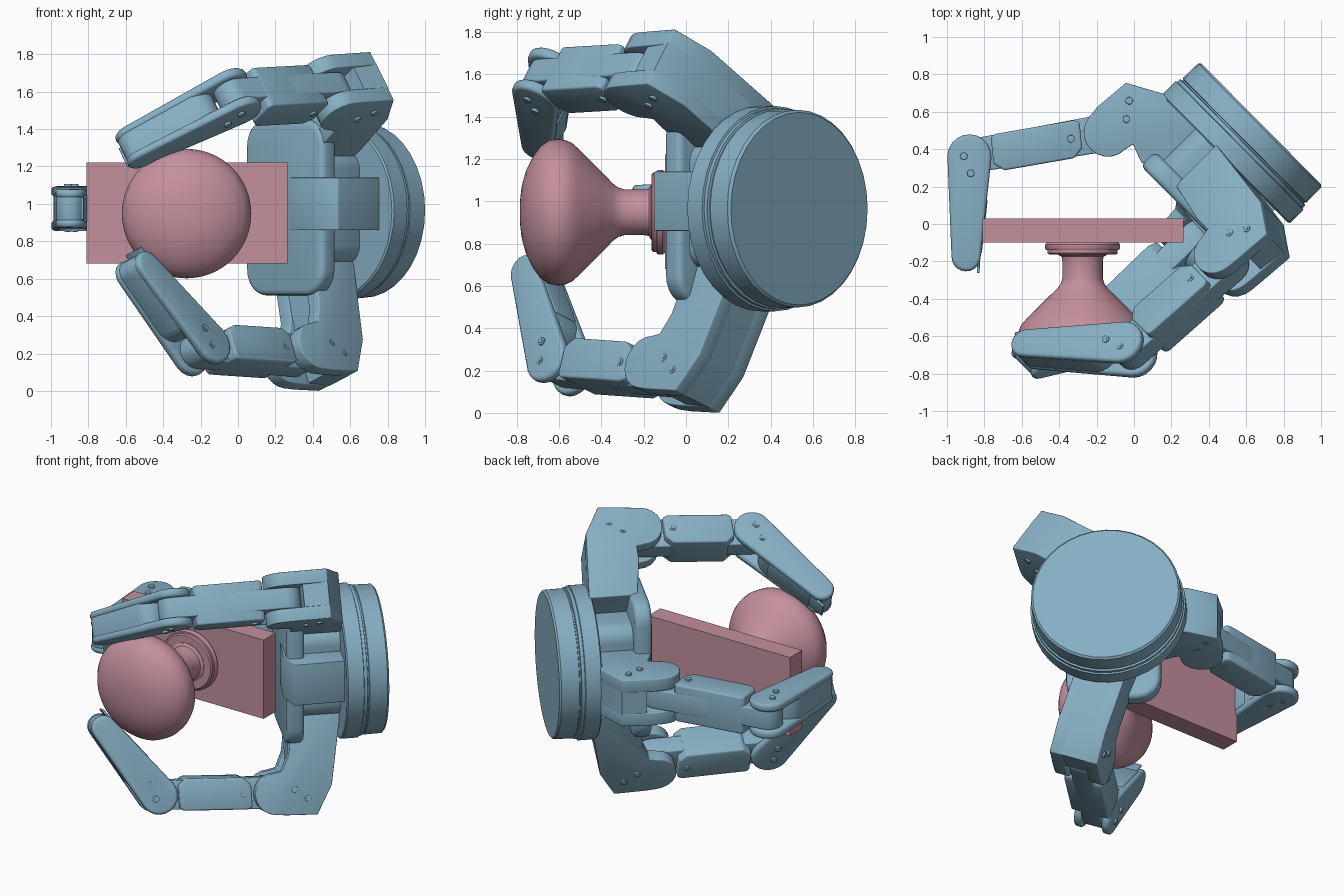
import bpy, bmesh, math
from math import sin, cos, pi, radians, hypot, atan2
from mathutils import Matrix, Vector

if "Cube" in bpy.data.objects:
    bpy.data.objects.remove(bpy.data.objects["Cube"])


def material(name, rgb):
    m = bpy.data.materials.new(name)
    m.diffuse_color = (*rgb, 1)
    m.use_nodes = True
    m.node_tree.nodes["Principled BSDF"].inputs["Base Color"].default_value = m.diffuse_color
    return m


BLUE = material("steel_blue", (0.24, 0.43, 0.55))
PINK = material("dusty_pink", (0.55, 0.28, 0.34))


def frame(x, y, z, o):
    return Matrix.Translation(o) @ Matrix((x, y, z)).transposed().to_4x4()


# Hand frame: x = grip direction, y = sideways, z = up, origin at the rear disc
HAND = frame(Vector((-.71, -.704, 0)).normalized(), Vector((.704, -.71, 0)).normalized(),
             Vector((0, 0, 1)), (.68, .535, .965))


def finish(name, bm, mat, M, bevel=0, segs=3):
    bmesh.ops.recalc_face_normals(bm, faces=bm.faces)
    if bevel:
        es = [e for e in bm.edges if len(e.link_faces) == 2 and e.calc_face_angle() > .6]
        bmesh.ops.bevel(bm, geom=es, offset=bevel, segments=segs, profile=.5,
                        affect='EDGES', clamp_overlap=True)
    bm.transform(M)
    bmesh.ops.recalc_face_normals(bm, faces=bm.faces)
    me = bpy.data.meshes.new(name)
    bm.to_mesh(me)
    bm.free()
    me.materials.append(mat)
    ob = bpy.data.objects.new(name, me)
    bpy.context.collection.objects.link(ob)
    bpy.ops.object.select_all(action='DESELECT')
    ob.select_set(True)
    bpy.context.view_layer.objects.active = ob
    bpy.ops.object.shade_smooth_by_angle(angle=radians(35))
    return ob


def prism(name, pts, z0, z1, M, bevel=0, mat=BLUE, taper=None):
    bm = bmesh.new()
    lo = [bm.verts.new((x, y, z0)) for x, y in pts]
    hi = [bm.verts.new((x, y, z1)) for x, y in pts]
    bm.faces.new(lo)
    bm.faces.new(hi)
    for i in range(len(pts)):
        j = (i + 1) % len(pts)
        bm.faces.new((lo[i], lo[j], hi[j], hi[i]))
    if taper:
        for v in bm.verts:
            v.co.z *= 1 - taper * max(v.co.x, 0)
    return finish(name, bm, mat, M, bevel)


def rect(x0, x1, y0, y1):
    return [(x0, y0), (x1, y0), (x1, y1), (x0, y1)]


def arc(cx, cy, r, a0, a1, n=10):
    return [(cx + r * cos(radians(a0 + (a1 - a0) * i / n)),
             cy + r * sin(radians(a0 + (a1 - a0) * i / n))) for i in range(n + 1)]


def capsule(x0, r0, x1, r1):
    return arc(x0, 0, r0, 90, 270) + arc(x1, 0, r1, -90, 90)


def lathe(name, prof, n, M, mat):
    # revolve (x, radius) pairs about the x axis
    bm = bmesh.new()
    rings = [[bm.verts.new((x, r * cos(2 * pi * i / n), r * sin(2 * pi * i / n)))
              for i in range(n)] for x, r in prof]
    for a, b in zip(rings, rings[1:]):
        for i in range(n):
            j = (i + 1) % n
            bm.faces.new((a[i], a[j], b[j], b[i]))
    bm.faces.new(rings[0])
    bm.faces.new(rings[-1])
    return finish(name, bm, mat, M)


def screws(name, spots, half, M):
    for x, y in spots:
        for s in (-1, 1):
            prism(f"{name}_screw", arc(x, y, .02, 0, 330, 11), s * half - .012, s * half + .003, M, .002)
            prism(f"{name}_screw_socket", arc(x, y, .01, 0, 300, 5), s * half - .01, s * half + .006, M)


# Rear disc with grooves
lathe("mount_disc", [(0, .455), (.012, .467), (.125, .469), (.128, .462), (.136, .462), (.139, .475),
                     (.16, .475), (.163, .485), (.262, .485), (.27, .475)], 36, HAND, BLUE)

# Palm: block behind, rounded pad in front, side mount; profiles lie in the side/up plane
FACE = HAND @ frame(Vector((0, 1, 0)), Vector((0, 0, 1)), Vector((1, 0, 0)), (-.025, 0, .015))


def rounded(w, h, r):
    return (arc(w - r, h - r, r, 0, 90, 6) + arc(r - w, h - r, r, 90, 180, 6)
            + arc(r - w, r - h, r, 180, 270, 6) + arc(w - r, r - h, r, 270, 360, 6))


prism("palm_body", rounded(.23, .3, .1), .25, .55, FACE, .01)
prism("palm_pad", rounded(.295, .47, .14), .53, .64, FACE, .03)
prism("side_mount", [(.25, .05), (.25, .375), (.585, .385), (.635, .26), (.62, .05)], -.105, .175, HAND, .004)


def finger(name, angle, off, root, j1, j2, tip, bulge=0):
    c, s = cos(radians(angle)), sin(radians(angle))
    F = HAND @ frame(Vector((1, 0, 0)), Vector((0, c, s)), Vector((0, -s, c)), (0, 0, 0))
    F = F @ Matrix.Translation((0, 0, off))
    d, r = j1

    def link(a, b):
        t = atan2(b[1] - a[1], b[0] - a[0])
        return F @ Matrix.Translation((a[0], a[1], 0)) @ Matrix.Rotation(t, 4, 'Z'), hypot(b[0] - a[0], b[1] - a[1])

    # Knuckle arm: two cheeks that round over the joint, filled between behind it
    back = [(.555, root), (.25, root), (d - .355, r - .06 + bulge), (d - .255, r + .12 + bulge)]
    cheek = back + [(d - .06, r + .137)] + arc(d, r, .13, 85, -90) + [(d - .05, r - .14), (.6, r - .24)]
    core = back + [(d - .1, r + .13), (d - .1, r - .15), (.59, r - .24)]
    W = .158
    prism(name + "_arm_core", core, -.08, .08, F)
    for z in (-1, 1):
        lo, hi = sorted((z * .072, z * W))
        prism(name + "_arm_cheek", cheek, lo, hi, F, .006)
    screws(name + "_arm", [(d - .2, r + .04), (d - .12, r - .02)], W, F)

    # Middle link: hinge tongue and wide block
    M, L = link(j1, j2)
    prism(name + "_hinge_tongue", capsule(0, .1, L, .09), -.066, .066, M, .008)
    block = [(.15, -.06), (.2, -.105), (L - .17, -.105), (L - .12, -.06), (L - .13, .08), (L - .15, .095),
             (.17, .095), (.14, .08)]
    prism(name + "_middle_link", block, -.126, .126, M, .012)
    screws(name + "_middle", [(.2, 0)], .126, M)

    # Fingertip: tapering cheeks and core, grip pad, end clip
    M, L = link(j2, tip)
    L -= .075
    for z in (-1, 1):
        lo, hi = sorted((z * .064, z * .12))
        prism(name + "_tip_cheek", capsule(0, .118, L, .078), lo, hi, M, .02, taper=.25)
    prism(name + "_tip_core", capsule(.2, .1, L, .073), -.08, .08, M, .004, taper=.25)
    a = Matrix.Rotation(.075, 4, 'Z')
    prism(name + "_grip_pad", rect(.22, L - .03, -.122, -.1), -.075, .075, M @ a, .008)
    prism(name + "_end_clip", rect(L - .03, L + .085, -.075, -.06), -.06, .06, M, .004)
    screws(name + "_tip", [(.0, .03), (.09, -.01)], .119, M)
    for z in (-.03, .03):
        B = M @ a.inverted() @ Matrix.Translation((L - .05, .1, z)) @ Matrix.Rotation(pi / 2, 4, 'X')
        prism(name + "_back_screw", arc(0, 0, .02, 0, 330, 11), -.006, .012, B, .003)


finger("side_finger", 180, -.01, .2, (.614, .545), (1.23, .975), (1.675, .555))
finger("upper_finger", 35, .287, .2, (.65, .69), (1.35, .642), (1.77, .13), .035)
finger("lower_finger", -70, -.085, .25, (.695, .795), (1.42, .758), (1.785, .25), .025)

# Held object: flat board with a round knob
prism("board", rect(-.81, .265, -.1, .03), .68, 1.22, Matrix(), 0, PINK)
KNOB = frame(Vector((0, 1, 0)), Vector((-1, 0, 0)), Vector((0, 0, 1)), (-.275, 0, .948))
lathe("door_knob", [(-.785, .01), (-.783, .07), (-.775, .13), (-.755, .2), (-.725, .26), (-.69, .31), (-.65, .338),
                    (-.605, .346), (-.57, .341), (-.54, .328), (-.5, .293), (-.44, .232), (-.38, .172),
                    (-.345, .135), (-.32, .117), (-.29, .108), (-.2, .108), (-.175, .112), (-.165, .13),
                    (-.162, .13), (-.162, .18), (-.155, .188), (-.14, .188), (-.138, .195), (-.13, .2),
                    (-.11, .2), (-.098, .19)], 64, KNOB, PINK)
